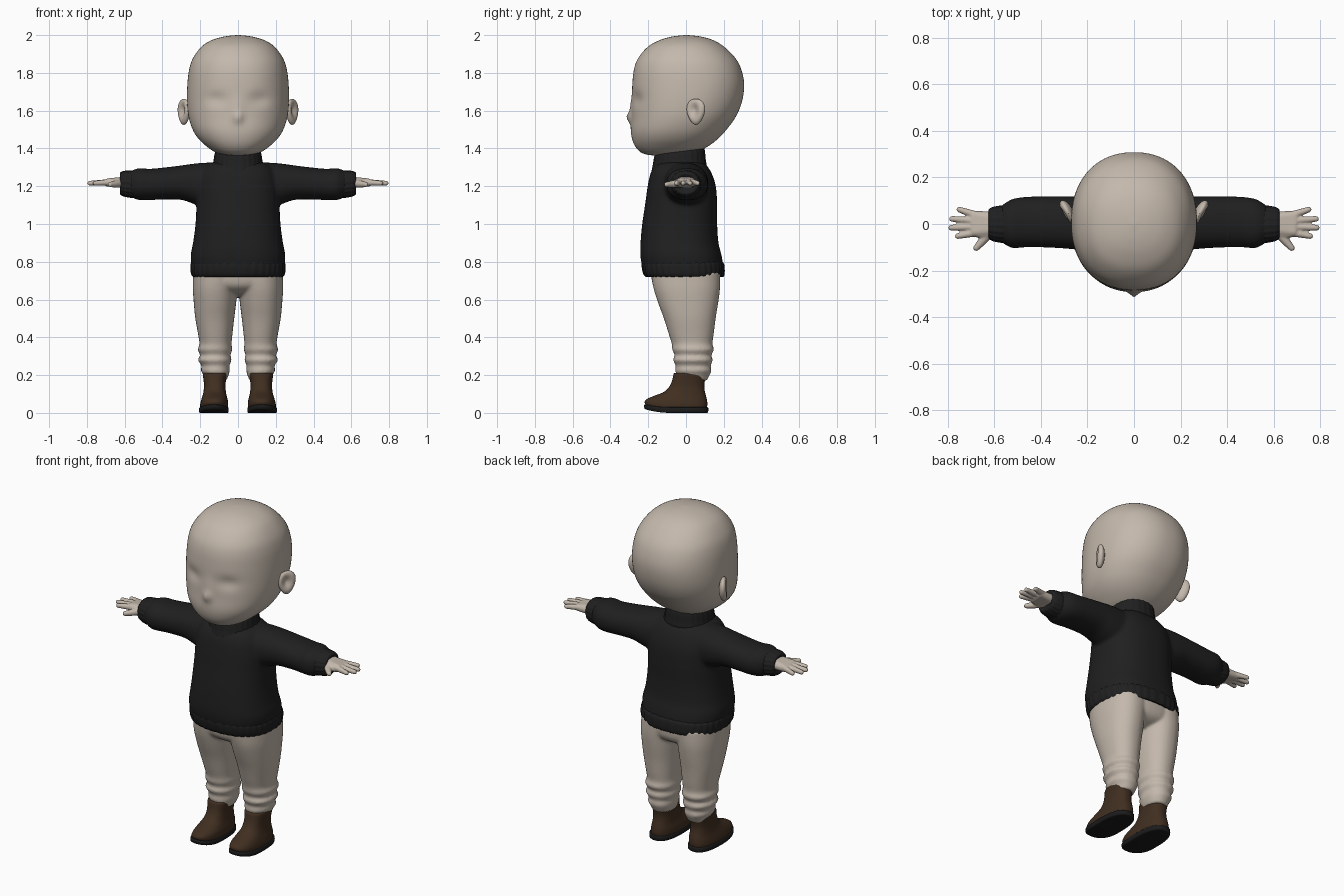
import bpy, bmesh, math
from mathutils import Vector, Matrix

if "Cube" in bpy.data.objects:
    bpy.data.objects.remove(bpy.data.objects["Cube"])


def material(name, rgb):
    m = bpy.data.materials.new(name)
    m.diffuse_color = (*rgb, 1)
    m.use_nodes = True
    m.node_tree.nodes["Principled BSDF"].inputs["Base Color"].default_value = m.diffuse_color
    return m


SKIN = material("beige", (0.55, 0.48, 0.41))
KNIT = material("charcoal knit", (0.014, 0.014, 0.014))
LEATHER = material("brown leather", (0.052, 0.028, 0.015))
RUBBER = material("dark rubber", (0.012, 0.011, 0.011))


def smooth_rows(rows, steps):
    """Catmull-Rom samples between the rows of a profile."""
    out = []
    for i in range(len(rows) - 1):
        p = [rows[max(0, i - 1)], rows[i], rows[i + 1], rows[min(len(rows) - 1, i + 2)]]
        for k in range(steps):
            t = k / steps
            out.append([0.5 * (2 * b + (c - a) * t + (2 * a - 5 * b + 4 * c - d) * t * t
                               + (3 * b - a - 3 * c + d) * t ** 3) for a, b, c, d in zip(*p)])
    return out + [list(rows[-1])]


def loft(bm, rows, axis="z", side=1, e=2.2, segs=48, steps=4, rib=0.0):
    """Rows are (t, u0, u1, v0, v1): bounds of a superellipse section at height t."""
    rings = []
    for t, u0, u1, v0, v1 in smooth_rows(rows, steps):
        ring = []
        for i in range(segs):
            a = math.tau * i / segs
            c, s = math.cos(a), math.sin(a)
            k = 1 - (rib if i % 4 < 2 else 0)
            u = (u0 + u1) / 2 + k * (u1 - u0) / 2 * math.copysign(abs(c) ** (2 / e), c)
            v = (v0 + v1) / 2 + k * (v1 - v0) / 2 * math.copysign(abs(s) ** (2 / e), s)
            p = (u, v, t) if axis == "z" else (t, u, v)
            ring.append(bm.verts.new((p[0] * side, p[1], p[2])))
        rings.append(ring)
    for a, b in zip(rings, rings[1:]):
        for i in range(segs):
            j = (i + 1) % segs
            bm.faces.new((a[i], a[j], b[j], b[i]))
    bm.faces.new(rings[0])
    bm.faces.new(rings[-1])


def blob(bm, balls):
    """Convex hull around balls given as (x, y, z, radius)."""
    tmp = bmesh.new()
    for x, y, z, r in balls:
        for i in range(9):
            lat = math.pi * (i / 8 - 0.5)
            for k in range(12 if 0 < i < 8 else 1):
                a = math.tau * k / 12
                tmp.verts.new((x + r * math.cos(lat) * math.cos(a),
                               y + r * math.cos(lat) * math.sin(a), z + r * math.sin(lat)))
    bmesh.ops.convex_hull(tmp, input=tmp.verts[:])
    bmesh.ops.delete(tmp, geom=[v for v in tmp.verts if not v.link_faces], context="VERTS")
    bmesh.ops.recalc_face_normals(tmp, faces=tmp.faces[:])
    me = bpy.data.meshes.new("hull")
    tmp.to_mesh(me)
    tmp.free()
    bm.from_mesh(me)
    bpy.data.meshes.remove(me)


def finish(name, bm, mat, mirror=False, voxel=0, iterations=5):
    bmesh.ops.recalc_face_normals(bm, faces=bm.faces[:])
    me = bpy.data.meshes.new(name)
    for f in bm.faces:
        f.smooth = True
    bm.to_mesh(me)
    bm.free()
    me.materials.append(mat)
    ob = bpy.data.objects.new(name, me)
    bpy.context.scene.collection.objects.link(ob)
    if voxel:  # fuse overlapping pieces into one soft surface
        m = ob.modifiers.new("fuse", "REMESH")
        m.mode = "VOXEL"
        m.voxel_size = voxel
        m.use_smooth_shade = True
        m = ob.modifiers.new("soften", "SMOOTH")
        m.factor = 0.5
        m.iterations = iterations
    if mirror:
        ob.modifiers.new("mirror", "MIRROR").use_mirror_merge = False
    return ob


# Head with shallow eye sockets and a small nose
bm = bmesh.new()
head = [(1.362, .015, -.16, -.12), (1.367, .07, -.205, -.04), (1.38, .12, -.24, .05),
        (1.41, .165, -.268, .115), (1.45, .208, -.285, .168), (1.5, .24, -.292, .215),
        (1.57, .262, -.288, .265), (1.65, .27, -.286, .297), (1.74, .268, -.284, .308),
        (1.82, .258, -.275, .292), (1.88, .237, -.252, .26), (1.94, .192, -.2, .2),
        (1.975, .135, -.135, .14), (1.993, .07, -.07, .075), (2.0, .008, -.005, .01)]
loft(bm, [(z, -w, w, f, b) for z, w, f, b in head], segs=96, steps=5, e=2.2)
for v in bm.verts:
    x, y, z = v.co
    if y < -.1:
        y -= .024 * math.exp(-(x / .022) ** 2 - ((z - 1.565) / .03) ** 2)
        y -= .008 * math.exp(-(x / .03) ** 2 - ((z - 1.62) / .05) ** 2)
        y += .014 * math.exp(-((abs(x) - .115) / .055) ** 2 - ((z - 1.66) / .035) ** 2)
        v.co.y = y
finish("head", bm, SKIN)

# Ears, hollowed on the outside
bm = bmesh.new()
bmesh.ops.create_uvsphere(bm, u_segments=32, v_segments=24, radius=1)
for v in bm.verts:
    x, y, z = v.co.x * .026, v.co.y * .052, v.co.z * .069
    y *= 1 + .25 * z / .069
    if x > 0:
        x -= .026 * math.exp(-((y + .006) / .026) ** 2 - ((z - .008) / .036) ** 2)
    v.co = (x, y, z)
bm.transform(Matrix.Translation((.287, .052, 1.594)) @ Matrix.Rotation(math.radians(-27), 4, "Z"))
finish("ears", bm, SKIN, mirror=True)

# Sweater body and sleeves
bm = bmesh.new()
body = [(.74, .235, -.215, .19), (.79, .248, -.235, .195), (.84, .25, -.242, .187),
        (.9, .238, -.241, .172), (1.0, .225, -.232, .165), (1.1, .22, -.217, .165),
        (1.2, .217, -.203, .158), (1.27, .2, -.187, .135), (1.315, .16, -.16, .105),
        (1.335, .1, -.12, .07)]
loft(bm, [(z, -w, w, f, b) for z, w, f, b in body], e=2.4)
sleeve = [(.06, -.12, .11, 1.1, 1.325), (.16, -.12, .115, 1.09, 1.325), (.23, -.112, .118, 1.105, 1.32),
          (.3, -.105, .118, 1.128, 1.31), (.4, -.1, .118, 1.13, 1.298), (.47, -.1, .116, 1.126, 1.292),
          (.52, -.104, .108, 1.126, 1.296), (.55, -.09, .092, 1.135, 1.288), (.575, -.075, .075, 1.15, 1.275)]
for s in (1, -1):
    loft(bm, sleeve, axis="x", side=s)
finish("sweater", bm, KNIT, voxel=.009, iterations=8)

# Ribbed hem, rolled collar and cuffs
bm = bmesh.new()
hem = [(.725, .22, -.195, .185), (.72, .238, -.213, .198), (.74, .25, -.228, .205),
       (.785, .252, -.236, .203), (.803, .24, -.228, .19)]
loft(bm, [(z, -w, w, f, b) for z, w, f, b in hem], segs=144, rib=.014, e=2.4)
finish("sweater_hem", bm, KNIT)

bm = bmesh.new()
collar = [(1.28, .11, -.15, .08), (1.285, .13, -.175, .1), (1.3, .138, -.182, .108), (1.33, .131, -.176, .104),
          (1.375, .123, -.168, .1), (1.393, .112, -.155, .09), (1.385, .09, -.13, .07)]
loft(bm, [(z, -w, w, f, b) for z, w, f, b in collar], segs=96, rib=.015)
for v in bm.verts:
    v.co.z += .12 * (v.co.y + .03)
finish("rolled_collar", bm, KNIT)

bm = bmesh.new()
loft(bm, [(.54, -.07, .07, 1.15, 1.275), (.553, -.082, .08, 1.138, 1.284), (.59, -.078, .077, 1.142, 1.283),
          (.615, -.07, .07, 1.15, 1.278), (.625, -.058, .058, 1.162, 1.268), (.615, -.04, .04, 1.18, 1.25)],
     axis="x", segs=72, rib=.03)
finish("cuffs", bm, KNIT, mirror=True)

# Hands: palm, four fingers and a thumb
bm = bmesh.new()
blob(bm, [(.58, -.02, 1.222, .03), (.58, .02, 1.222, .03), (.685, -.033, 1.22, .022),
          (.69, .036, 1.218, .02), (.64, -.045, 1.215, .022), (.63, .03, 1.218, .025)])
for y0, x1, y1 in [(-.036, .757, -.052), (-.012, .785, -.016), (.013, .782, .022), (.037, .75, .062)]:
    blob(bm, [(.675, y0, 1.221, .018), (x1, y1, 1.216, .0125)])
blob(bm, [(.615, -.03, 1.215, .024), (.65, -.072, 1.211, .019)])
blob(bm, [(.65, -.072, 1.211, .019), (.677, -.103, 1.209, .0135)])
finish("hands", bm, SKIN, mirror=True, voxel=.0045, iterations=3)

# Trousers with gathered ankles
bm = bmesh.new()
leg = [(.17, .062, .172, -.04, .11), (.2, .05, .183, -.05, .125), (.225, .044, .197, -.057, .135),
       (.25, .046, .193, -.054, .13), (.28, .034, .212, -.068, .142), (.305, .04, .2, -.06, .134),
       (.335, .031, .213, -.073, .148), (.365, .034, .204, -.075, .14), (.42, .029, .212, -.092, .147),
       (.5, .02, .226, -.117, .157), (.58, .01, .234, -.147, .17), (.66, 0, .239, -.172, .18),
       (.745, -.02, .237, -.187, .182)]
for s in (1, -1):
    loft(bm, leg, side=s)
hips = [(.615, .06, -.06, .09), (.64, .16, -.13, .15), (.68, .232, -.175, .177), (.76, .236, -.188, .182)]
loft(bm, [(z, -w, w, f, b) for z, w, f, b in hips], e=2.3)
finish("trousers", bm, SKIN, voxel=.008, iterations=5)

# Boots and soles, toes lifted a little
def lift_toe(bm):
    for v in bm.verts:
        if v.co.y < -.08:
            v.co.z += .02 * ((-v.co.y - .08) / .14) ** 2 * max(0, 1 - v.co.z / .12)


bm = bmesh.new()
loft(bm, [(.022, .054, .2, -.21, .11), (.045, .052, .2, -.219, .113), (.068, .054, .195, -.205, .111),
          (.09, .06, .188, -.165, .106), (.112, .064, .183, -.115, .1), (.14, .066, .18, -.088, .097),
          (.17, .064, .182, -.074, .1), (.205, .058, .186, -.066, .108), (.212, .064, .18, -.06, .1)],
     e=2.4)
lift_toe(bm)
finish("boots", bm, LEATHER, mirror=True)

bm = bmesh.new()
loft(bm, [(0, .058, .198, -.212, .11), (.004, .05, .206, -.22, .117), (.026, .05, .206, -.222, .118),
          (.03, .056, .2, -.214, .112)], e=2.5, steps=2)
lift_toe(bm)
finish("boot_soles", bm, RUBBER, mirror=True)
